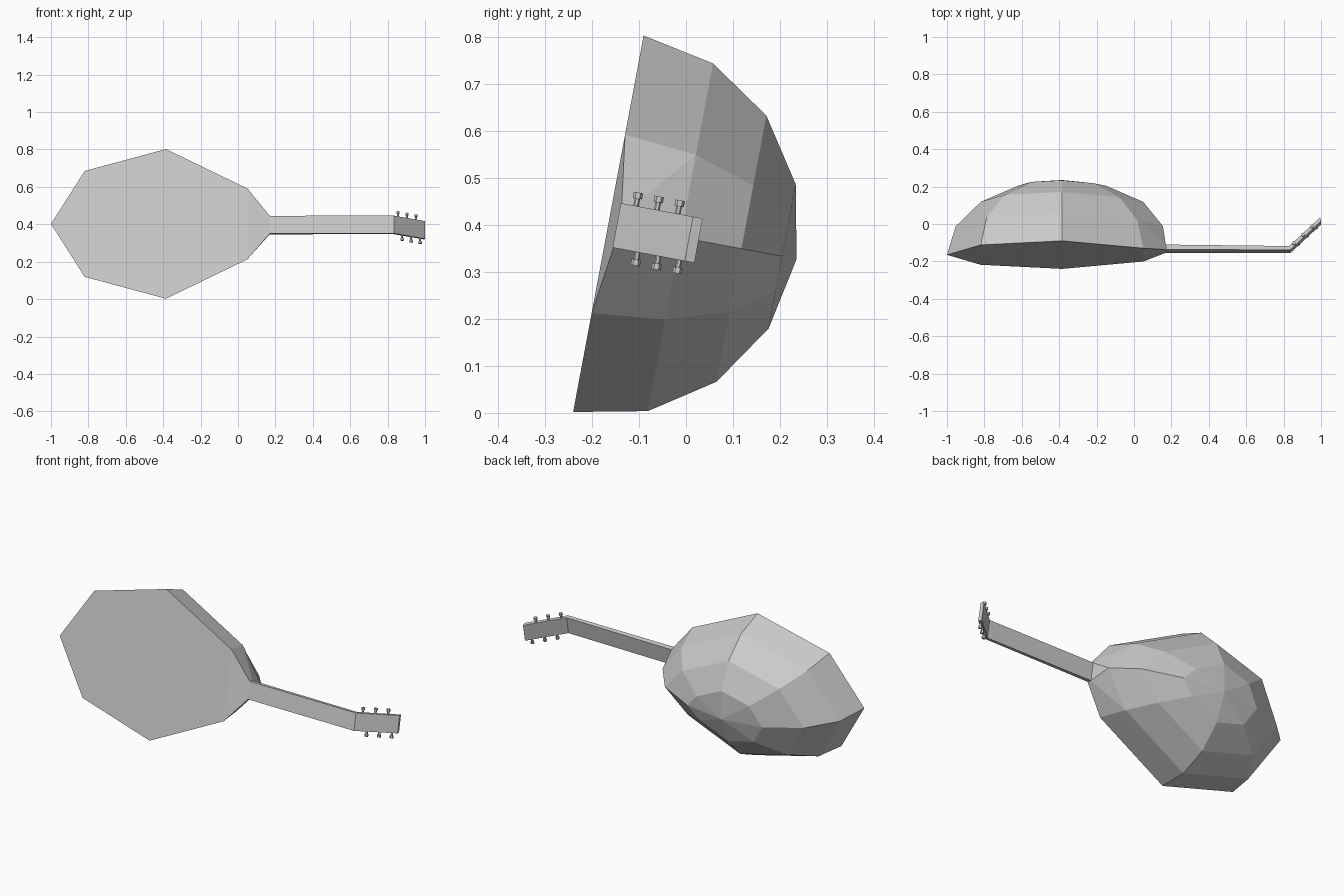
import bpy, bmesh, math
from mathutils import Matrix, Vector

if "Cube" in bpy.data.objects:
    bpy.data.objects.remove(bpy.data.objects["Cube"])

# Local frame: x along the neck, y = depth behind the soundboard, z = across it.
# The whole instrument leans back onto the edge of its bowl.
LEAN = Matrix.Translation((0, -0.165, 0.402)) @ Matrix.Rotation(-math.radians(10.6), 4, 'X')
CX, RX, R = -0.385, 0.615, 0.407
HALF = 0.048  # half width of the neck


def finish(name, bm):
    bmesh.ops.recalc_face_normals(bm, faces=bm.faces)
    bm.transform(LEAN)
    me = bpy.data.meshes.new(name)
    bm.to_mesh(me)
    bm.free()
    ob = bpy.data.objects.new(name, me)
    bpy.context.collection.objects.link(ob)
    return ob


# Bowl body: eight-sided half ellipsoid, pinched towards the neck
bm = bmesh.new()
rings = []
for j in range(4):
    el = math.radians(22.5 * j)
    ring = []
    for i in range(8):
        az = math.radians(45 * i)
        x, y, z = CX + RX * math.cos(el) * math.cos(az), R * math.sin(el), R * math.cos(el) * math.sin(az)
        if i in (1, 7):
            z *= 0.67
        if i == 0 and j == 1:
            x = 0.155
        ring.append(None if i == j == 0 else bm.verts.new((x, y, z)))
    rings.append(ring)
for a, b in zip(rings, rings[1:]):
    for i in range(8):
        k = (i + 1) % 8
        if a[i] and a[k]:
            bm.faces.new((a[i], a[k], b[k], b[i]))
pole = bm.verts.new((CX, R, 0))
for i in range(8):
    bm.faces.new((rings[3][i], rings[3][(i + 1) % 8], pole))

# Blunt tip where the neck joins the bowl
front, back = [], []
for s, i in ((1, 1), (-1, 7)):
    f, b = bm.verts.new((0.17, 0.02, s * HALF)), bm.verts.new((0.17, 0.045, s * HALF))
    bm.faces.new((rings[0][i], rings[1][i], b, f))
    bm.faces.new((rings[1][i], rings[1][0], b))
    front.append(f)
    back.append(b)
bm.faces.new((back[0], rings[1][0], back[1]))
bm.faces.new((front[0], back[0], back[1], front[1]))

# Flat soundboard
bm.faces.new(rings[0][1:])
bm.faces.new((rings[0][1], rings[0][7], front[1], front[0]))
finish("bowl_body", bm)


def strip(name, profile):
    """Extrude an (x, depth) profile across the neck width."""
    bm = bmesh.new()
    face = bm.faces.new([bm.verts.new((x, y, -HALF)) for x, y in profile])
    ext = bmesh.ops.extrude_face_region(bm, geom=[face])
    moved = [v for v in ext["geom"] if isinstance(v, bmesh.types.BMVert)]
    bmesh.ops.translate(bm, vec=(0, 0, 2 * HALF), verts=moved)
    return finish(name, bm)


# Neck and bent-back pegbox
strip("neck", [(0.165, 0.02), (0.835, 0.018), (0.83, 0.039), (0.165, 0.047)])
strip("pegbox", [(0.835, 0.018), (1.0, 0.174), (0.995, 0.195), (0.83, 0.039)])


# Tuning pegs: thin stem with a wider cap, staggered on the two sides
def peg(name, x, side):
    bm = bmesh.new()
    y = 0.03 + (x - 0.833) * 0.94
    for r, z0, z1 in ((0.006, 0.04, 0.07), (0.010, 0.064, 0.077)):
        m = Matrix.Translation(Vector((x, y, side * (z0 + z1) / 2)))
        bmesh.ops.create_cone(bm, cap_ends=True, segments=6, radius1=r, radius2=r,
                              depth=z1 - z0, matrix=m)
    finish(name, bm)


for n in range(3):
    peg(f"upper_peg_{n + 1}", 0.855 + 0.048 * n, 1)
    peg(f"lower_peg_{n + 1}", 0.878 + 0.048 * n, -1)
